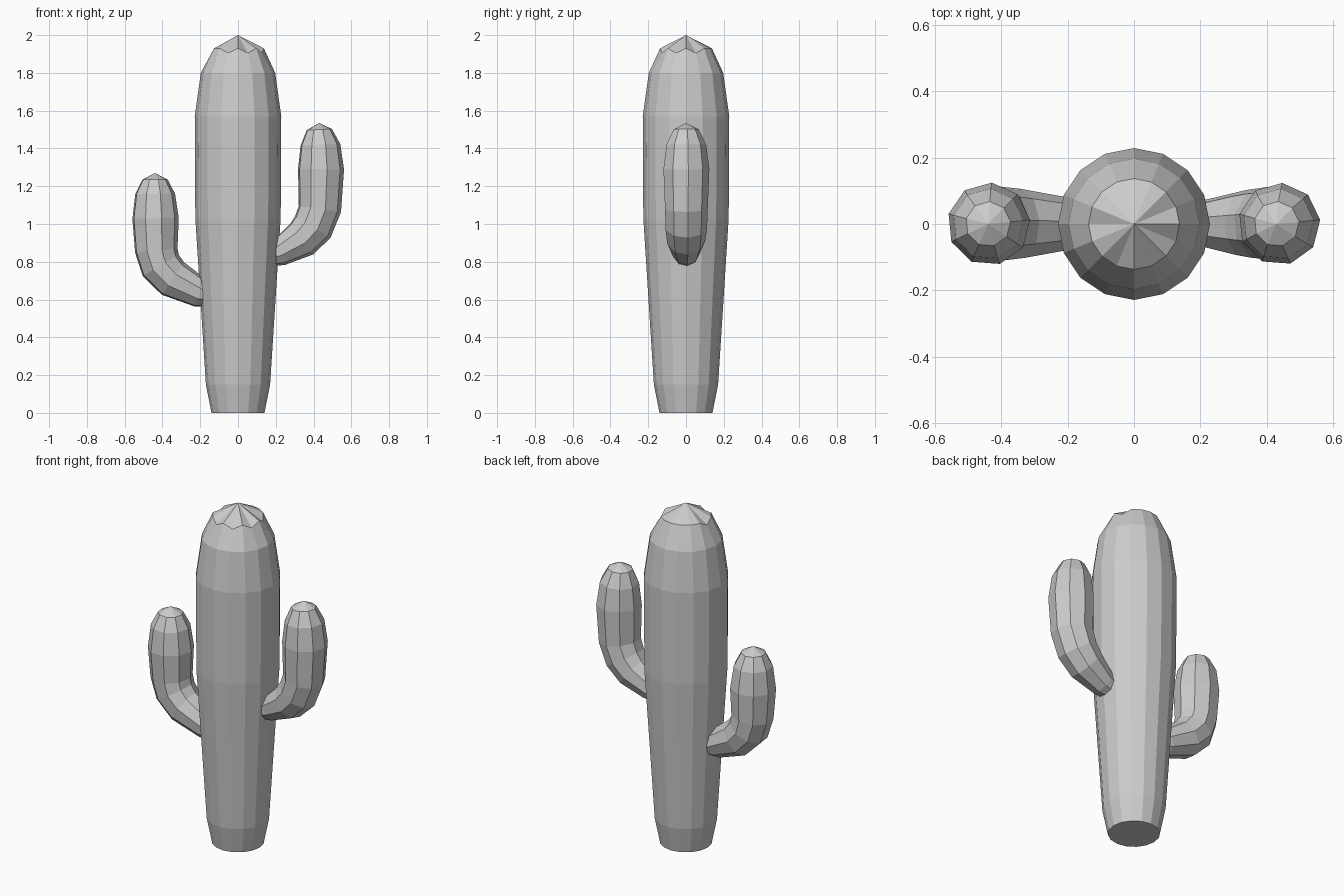
import bpy, bmesh
from math import sin, cos, tau
from mathutils import Vector

if "Cube" in bpy.data.objects:
    bpy.data.objects.remove(bpy.data.objects["Cube"])


def skin(name, rings, tip):
    """Join equal-sized rings into a flat-shaded tube with a base cap and a pointed tip."""
    bm = bmesh.new()
    loops = [[bm.verts.new(p) for p in ring] for ring in rings]
    n = len(loops[0])
    for a, b in zip(loops, loops[1:]):
        for i in range(n):
            j = (i + 1) % n
            bm.faces.new((a[i], a[j], b[j], b[i]))
    bm.faces.new(loops[0][::-1])
    top = bm.verts.new(tip)
    for i in range(n):
        bm.faces.new((loops[-1][i], loops[-1][(i + 1) % n], top))
    bmesh.ops.recalc_face_normals(bm, faces=bm.faces)
    mesh = bpy.data.meshes.new(name)
    bm.to_mesh(mesh)
    bm.free()
    obj = bpy.data.objects.new(name, mesh)
    bpy.context.collection.objects.link(obj)
    return obj


def arm(name, path, tip, sides=9, phase=0.25):
    """Sweep a round section along (x, z, radius) points in the XZ plane."""
    pts = [Vector((x, 0, z)) for x, z, r in path]
    ends = pts + [Vector((tip[0], 0, tip[1]))]
    rings = []
    for k, (x, z, r) in enumerate(path):
        t = (ends[k + 1] - ends[max(k - 1, 0)]).normalized()
        side = Vector((0, 1, 0))
        up = t.cross(side)
        rings.append([pts[k] + r * (cos(tau * i / sides + phase) * up
                                    + sin(tau * i / sides + phase) * side)
                      for i in range(sides)])
    return skin(name, rings, ends[-1])


# Trunk: 16-sided lathe
SIDES = 16
profile = [(0.14, 0), (0.17, 0.15), (0.226, 1.03), (0.229, 1.57),
           (0.197, 1.80), (0.137, 1.93)]
trunk_rings = [[Vector((r * cos(tau * i / SIDES), r * sin(tau * i / SIDES), z))
                for i in range(SIDES)] for r, z in profile]
# Small creases in the crown
for i in (1, 8, 11, 13, 15):
    trunk_rings[-1][i] += Vector((0, 0, -0.025))
skin("trunk", trunk_rings, (0, 0, 2.0))

# Right arm (higher)
arm("right_arm", [(0.14, 0.83, 0.06), (0.22, 0.852, 0.075), (0.335, 0.92, 0.103),
                  (0.395, 0.985, 0.112), (0.432, 1.08, 0.115), (0.438, 1.29, 0.124),
                  (0.435, 1.42, 0.107), (0.43, 1.50, 0.068)], (0.43, 1.535))

# Left arm (lower)
arm("left_arm", [(-0.13, 0.62, 0.06), (-0.20, 0.635, 0.08), (-0.345, 0.71, 0.106),
                 (-0.41, 0.78, 0.113), (-0.434, 0.86, 0.115), (-0.438, 1.03, 0.125),
                 (-0.44, 1.16, 0.107), (-0.44, 1.235, 0.068)], (-0.44, 1.27))
